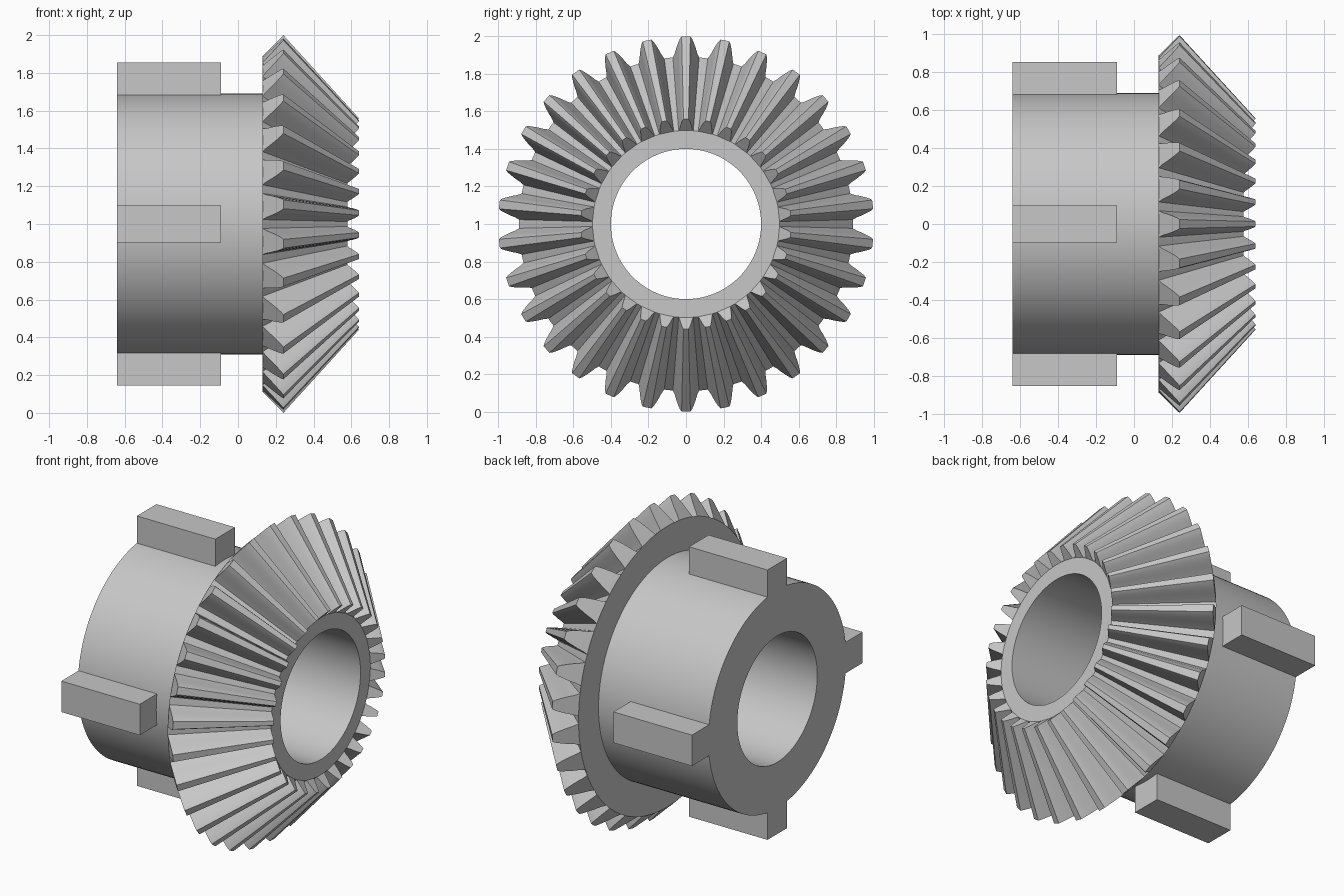
import bpy, bmesh, math

if "Cube" in bpy.data.objects:
    bpy.data.objects.remove(bpy.data.objects["Cube"])

AXIS_Z = 1.0        # height of the gear axis, which runs along x
TEETH = 30
APEX_X = 1.15       # common apex of the tooth cones
INNER = 0.56        # small end of the teeth, scaled toward the apex
ROOT_X, ROOT_R = 0.13, 0.89
TIP_X, TIP_R = 0.24, 1.0

steel = bpy.data.materials.new("steel_grey")
steel.diffuse_color = (0.57, 0.57, 0.57, 1)
steel.use_nodes = True
steel.node_tree.nodes["Principled BSDF"].inputs["Base Color"].default_value = steel.diffuse_color


def polar(x, r, a):
    return (x, r * math.sin(a), AXIS_Z + r * math.cos(a))


def finish(bm, name, smooth=True):
    bmesh.ops.recalc_face_normals(bm, faces=bm.faces)
    mesh = bpy.data.meshes.new(name)
    bm.to_mesh(mesh)
    bm.free()
    mesh.materials.append(steel)
    ob = bpy.data.objects.new(name, mesh)
    bpy.context.collection.objects.link(ob)
    if smooth:
        bpy.ops.object.select_all(action='DESELECT')
        ob.select_set(True)
        bpy.context.view_layer.objects.active = ob
        bpy.ops.object.shade_smooth_by_angle(angle=math.radians(25))
    return ob


# Hub with bore and the cone that carries the teeth: one turned profile (x, radius)
front_x = APEX_X - (APEX_X - ROOT_X) * INNER
profile = [(-0.64, 0.40), (-0.64, 0.69), (ROOT_X, 0.69), (ROOT_X, ROOT_R),
           (front_x, ROOT_R * INNER), (front_x, 0.40)]
SEGS = 120
bm = bmesh.new()
rings = [[bm.verts.new(polar(x, r, 2 * math.pi * i / SEGS)) for x, r in profile]
         for i in range(SEGS)]
for i in range(SEGS):
    a, b = rings[i], rings[(i + 1) % SEGS]
    for j in range(len(profile)):
        k = (j + 1) % len(profile)
        bm.faces.new((a[j], a[k], b[k], b[j]))
finish(bm, "hub")

# Bevel teeth: curved flank section (height fraction, half angle in degrees)
flank = [(0.0, 4.5), (0.2, 3.75), (0.45, 3.15), (0.7, 2.45), (0.88, 1.9), (1.0, 1.35)]
section = [(h, -w) for h, w in flank] + [(h, w) for h, w in reversed(flank)]
bm = bmesh.new()
for t in range(TEETH):
    centre = 2 * math.pi * t / TEETH
    outer, inner = [], []
    for h, w in section:
        x = ROOT_X + (TIP_X - ROOT_X) * h
        r = ROOT_R + (TIP_R - ROOT_R) * h
        a = centre + math.radians(w)
        outer.append(bm.verts.new(polar(x, r, a)))
        inner.append(bm.verts.new(polar(APEX_X - (APEX_X - x) * INNER, r * INNER, a)))
    n = len(section)
    for i in range(n):
        k = (i + 1) % n
        bm.faces.new((outer[i], outer[k], inner[k], inner[i]))
    # End caps as strips across each tooth
    for ring in (outer, inner):
        for i in range(n // 2 - 1):
            bm.faces.new((ring[i], ring[i + 1], ring[n - 2 - i], ring[n - 1 - i]))
finish(bm, "bevel_teeth")

# Four drive keys around the hub
for i, side in enumerate(("top", "back", "bottom", "front")):
    a = -i * math.pi / 2
    bm = bmesh.new()
    bmesh.ops.create_cube(bm, size=1)
    for v in bm.verts:
        x = -0.365 + v.co.x * 0.55
        y = v.co.y * 0.196
        r = 0.7675 + v.co.z * 0.175
        v.co = (x, y * math.cos(a) - r * math.sin(a),
                AXIS_Z + y * math.sin(a) + r * math.cos(a))
    finish(bm, "key_" + side, smooth=False)
